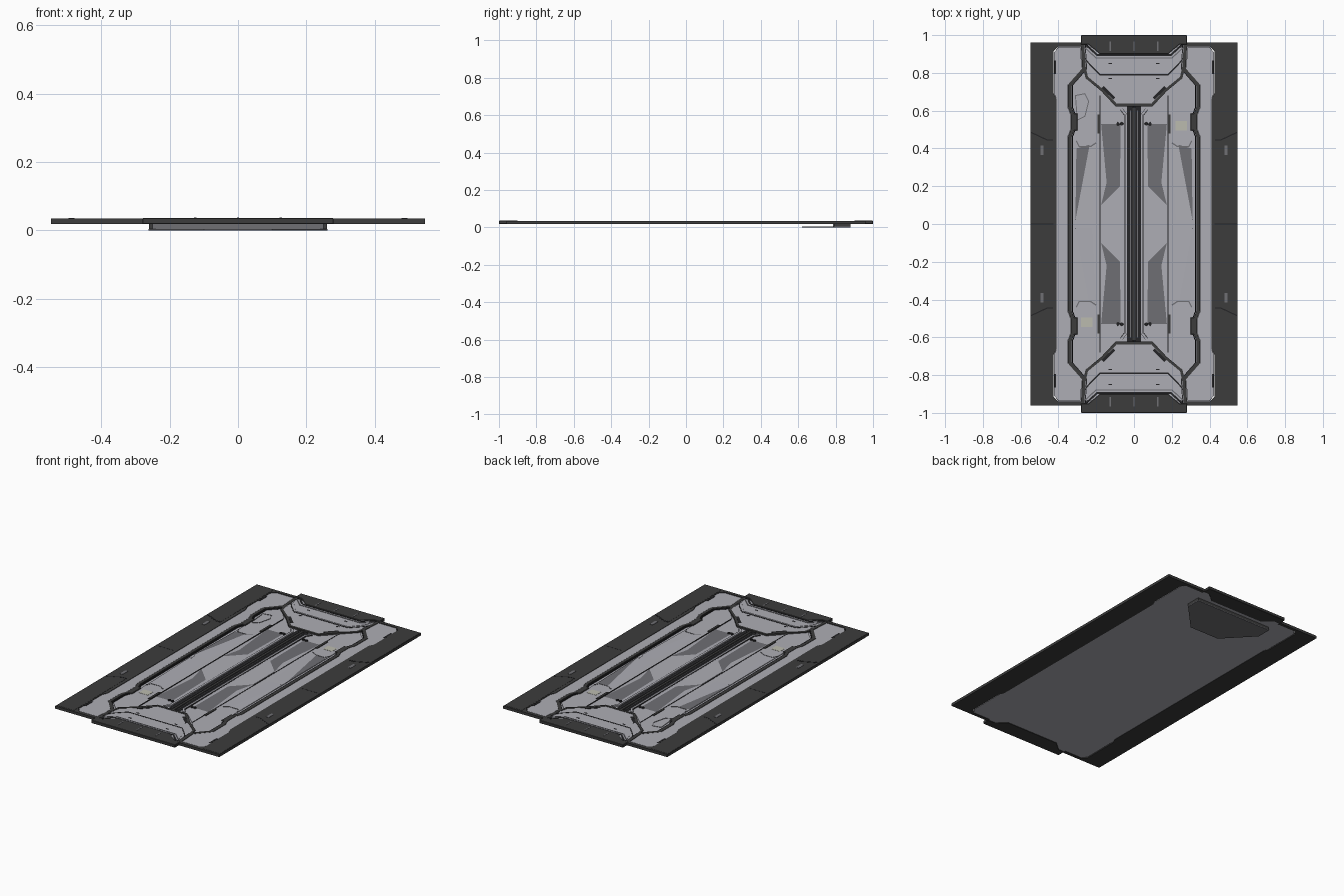
import bpy, bmesh, math
from mathutils import Vector

if "Cube" in bpy.data.objects:
    bpy.data.objects.remove(bpy.data.objects["Cube"])


def material(name, r, g, b):
    m = bpy.data.materials.new(name)
    m.diffuse_color = (r, g, b, 1)
    m.use_nodes = True
    m.node_tree.nodes["Principled BSDF"].inputs["Base Color"].default_value = m.diffuse_color
    return m


DARK = material("dark_metal", 0.045, 0.045, 0.045)
BLACK = material("seam_black", 0.018, 0.018, 0.02)
MID = material("mid_grey", 0.16, 0.16, 0.175)
LIGHT = material("light_metal", 0.42, 0.42, 0.46)
PALE = material("pale_label", 0.5, 0.5, 0.43)


def finish(name, bm, mat, mx=False, my=False, bevel=0):
    bmesh.ops.recalc_face_normals(bm, faces=bm.faces)
    me = bpy.data.meshes.new(name)
    bm.to_mesh(me)
    bm.free()
    ob = bpy.data.objects.new(name, me)
    bpy.context.collection.objects.link(ob)
    me.materials.append(mat)
    if bevel:
        b = ob.modifiers.new("bevel", 'BEVEL')
        b.width, b.segments, b.limit_method = bevel, 1, 'ANGLE'
    if mx or my:
        m = ob.modifiers.new("mirror", 'MIRROR')
        m.use_axis = (mx, my, False)
        m.use_mirror_merge = False
    return ob


def prism(name, pts, z0, z1, mat, **kw):
    bm = bmesh.new()
    f = bm.faces.new([bm.verts.new((x, y, z0)) for x, y in pts])
    r = bmesh.ops.extrude_face_region(bm, geom=[f], use_keep_orig=True)
    for v in r['geom']:
        if isinstance(v, bmesh.types.BMVert):
            v.co.z = z1
    return finish(name, bm, mat, **kw)


def box(name, x, y, w, h, z0, z1, mat, turn=0, **kw):
    c, s = math.cos(turn), math.sin(turn)
    pts = [(x + a * w / 2 * c - b * h / 2 * s, y + a * w / 2 * s + b * h / 2 * c)
           for a, b in ((-1, -1), (1, -1), (1, 1), (-1, 1))]
    return prism(name, pts, z0, z1, mat, **kw)


def band(name, pts, w, z0, z1, mat, closed=False, **kw):
    # strip of constant width following a path with mitred corners
    P = [Vector(p) for p in pts]
    n, left, right = len(P), [], []
    for i, p in enumerate(P):
        a = P[i - 1] if (i or closed) else None
        b = P[(i + 1) % n] if (i < n - 1 or closed) else None
        d0 = (p - a).normalized() if a is not None else (b - p).normalized()
        d1 = (b - p).normalized() if b is not None else d0
        n0, n1 = Vector((-d0.y, d0.x)), Vector((-d1.y, d1.x))
        m = (n0 + n1).normalized()
        off = m * (w / 2 / max(0.4, m.dot(n0)))
        left.append(p + off)
        right.append(p - off)
    bm = bmesh.new()
    rings = [[bm.verts.new((q.x, q.y, z)) for q, z in
              ((l, z0), (l, z1), (r, z1), (r, z0))] for l, r in zip(left, right)]
    for i in range(n if closed else n - 1):
        A, B = rings[i], rings[(i + 1) % n]
        for k in range(4):
            bm.faces.new((A[k], A[(k + 1) % 4], B[(k + 1) % 4], B[k]))
    if not closed:
        bm.faces.new(rings[0])
        bm.faces.new(rings[-1])
    return finish(name, bm, mat, **kw)


def facet(name, pts, mat, **kw):
    bm = bmesh.new()
    bm.faces.new([bm.verts.new(p) for p in pts])
    return finish(name, bm, mat, **kw)


def sym_y(pts):
    return pts + [(x, -y) for x, y in reversed(pts)]


def sym_x(pts):
    return pts + [(-x, y) for x, y in reversed(pts)]


# dark outer frame
outer = sym_y([(0.28, 0.96), (0.547, 0.96)])
inner = sym_y([(0.28, 0.94), (0.40, 0.94), (0.425, 0.915), (0.425, 0.69), (0.41, 0.66), (0.41, 0.46)])
prism("outer_frame", outer + inner[::-1], 0.018, 0.034, DARK, mx=True)
prism("frame_corner_plate", [(0.545, 0.95), (0.545, 0.49), (0.46, 0.45), (0.43, 0.45), (0.43, 0.95)],
      0.034, 0.035, DARK, mx=True, my=True)
band("frame_corner_seam", [(0.545, 0.485), (0.46, 0.445), (0.43, 0.445)], 0.006, 0.033, 0.0348, BLACK, mx=True, my=True)
box("frame_split_seam", 0.485, 0, 0.12, 0.004, 0.033, 0.0345, BLACK, mx=True)
box("frame_slot", 0.487, 0.39, 0.018, 0.05, 0.034, 0.0358, MID, mx=True, my=True)

# end tabs
prism("end_tab", sym_x([(0.18, 0.9), (0.24, 0.95), (0.28, 0.95), (0.28, 1.0)]), 0.018, 0.036, DARK, my=True, bevel=0.002)
for i in (-1, 0, 1):
    box("end_tab_slot", i * 0.125, 0.94, 0.007, 0.05, 0.035, 0.037, MID, my=True)

# recessed floor sheet
prism("floor_sheet", sym_x(sym_y([(0.28, 0.95), (0.40, 0.94), (0.42, 0.91), (0.42, 0.6)])), 0.020, 0.023, LIGHT)

# side plates outside the trim
path = [(0.272, 0.95), (0.265, 0.82), (0.34, 0.735), (0.34, 0.62), (0.325, 0.58), (0.325, 0.5), (0.34, 0.46)]
side_in = sym_y([(x + 0.011, y - 0.015 if y > 0.9 else y) for x, y in path])
side_out = sym_y([(0.40, 0.935), (0.423, 0.91), (0.423, 0.69), (0.409, 0.66), (0.409, 0.46)])
prism("side_plate", side_out + side_in[::-1], 0.023, 0.032, LIGHT, mx=True)
band("side_trim", sym_y(path), 0.018, 0.023, 0.033, DARK, mx=True)
band("side_trim_seam", sym_y([(x - 0.014, y) for x, y in path]), 0.005, 0.023, 0.031, BLACK, mx=True)
box("side_clip", 0.418, 0.83, 0.012, 0.07, 0.03, 0.0335, BLACK, mx=True, my=True)

# inner deck strips
prism("deck_strip", sym_y([(0.182, 0.70), (0.23, 0.75), (0.25, 0.80), (0.32, 0.73), (0.32, 0.62), (0.305, 0.58)]),
      0.023, 0.027, LIGHT, mx=True)
box("deck_seam", 0.18, 0, 0.005, 1.36, 0.023, 0.0285, BLACK, mx=True)
for s in (1, -1):
    facet("deck_fold", [(0.2, s * 0.42, 0.0275), (0.235, s * 0.42, 0.0275), (0.31, s * 0.02, 0.031), (0.22, s * 0.02, 0.028)],
          LIGHT, mx=True)
    facet("deck_fold_shade", [(0.235, s * 0.42, 0.0275), (0.305, s * 0.40, 0.0275), (0.31, s * 0.02, 0.031)],
          MID if s > 0 else LIGHT, mx=True)
box("deck_bracket", 0.31, 0.54, 0.022, 0.09, 0.026, 0.033, DARK, mx=True, my=True, bevel=0.002)
box("deck_latch", 0.186, 0.53, 0.014, 0.10, 0.026, 0.031, DARK, mx=True, my=True)
band("deck_hatch_outline", [(-0.31, 0.68), (-0.26, 0.69), (-0.24, 0.65), (-0.26, 0.57), (-0.30, 0.55)],
     0.005, 0.026, 0.029, MID, closed=True)
band("deck_step_line", [(0.2, 0.43), (0.23, 0.41), (0.29, 0.41), (0.305, 0.44)], 0.006, 0.026, 0.029, MID, mx=True, my=True)
for s in (1, -1):
    box("deck_label", s * 0.25, s * 0.52, 0.06, 0.05, 0.027, 0.028, PALE)

# central long panels with faceted tops
prism("long_panel", sym_y([(0.05, 0.58), (0.06, 0.62), (0.10, 0.62), (0.176, 0.69)]), 0.023, 0.026, LIGHT, mx=True)
prism("centre_tile", sym_y([(0.052, 0.2), (0.075, 0.2), (0.174, 0.1)]), 0.026, 0.0285, LIGHT, mx=True)
for s in (1, -1):
    facet("long_panel_dark_facet", [(0.075, s * 0.2, 0.0285), (0.174, s * 0.1, 0.0285), (0.174, s * 0.53, 0.0265),
                                    (0.07, s * 0.53, 0.0265)], MID, mx=True)
    facet("long_panel_light_facet", [(0.174, s * 0.1, 0.029), (0.174, s * 0.53, 0.0275), (0.145, s * 0.22, 0.0288)],
          LIGHT, mx=True)
    facet("long_panel_edge_facet", [(0.052, s * 0.2, 0.0285), (0.075, s * 0.2, 0.0285), (0.07, s * 0.53, 0.0265),
                                    (0.052, s * 0.53, 0.0265)], LIGHT, mx=True)
for x in (0.065, 0.085):
    bm = bmesh.new()
    bmesh.ops.create_cone(bm, cap_ends=True, segments=12, radius1=0.009, radius2=0.008, depth=0.006)
    bmesh.ops.translate(bm, verts=bm.verts, vec=(x, 0.53, 0.029))
    finish("panel_bolt", bm, BLACK, mx=True, my=True)

# spine channel with rails
box("spine_channel", 0, 0, 0.072, 1.25, 0.022, 0.025, BLACK)
box("spine_bar", 0, 0, 0.018, 1.24, 0.024, 0.030, DARK, bevel=0.002)
box("spine_inner_rail", 0.018, 0, 0.006, 1.2, 0.024, 0.030, MID, mx=True)
band("spine_outer_rail", sym_y([(0.065, 0.61), (0.043, 0.58)]), 0.011, 0.024, 0.031, LIGHT, mx=True)
band("spine_seam", sym_y([(0.072, 0.605), (0.051, 0.575)]), 0.004, 0.024, 0.0295, BLACK, mx=True)

# end covers
v_path = [(0.262, 0.83), (0.25, 0.775), (0.17, 0.71), (0.095, 0.63)]
prism("end_cover", sym_x([(0.26, 0.945), (0.24, 0.945), (0.262, 0.93)][2:] + v_path), 0.023, 0.031, LIGHT, my=True)
band("end_cover_trim", sym_x(v_path), 0.014, 0.023, 0.033, DARK, my=True)
prism("end_cover_step", sym_x([(0.255, 0.935), (0.235, 0.87), (0.175, 0.80)]), 0.031, 0.033, LIGHT, my=True)
band("end_cover_seam", sym_x([(0.262, 0.88), (0.235, 0.845), (0.18, 0.79)]), 0.006, 0.03, 0.0325, BLACK, my=True)
band("end_groove", sym_x([(0.262, 0.955), (0.195, 0.895)]), 0.010, 0.03, 0.0345, BLACK, my=True)
band("end_groove_lip", sym_x([(0.262, 0.935), (0.2, 0.878)]), 0.006, 0.03, 0.035, MID, my=True)
box("end_cover_slot", 0.135, 0.695, 0.085, 0.016, 0.03, 0.0325, BLACK, turn=math.radians(45), mx=True, my=True)
box("end_cover_button", 0.125, 0.85, 0.018, 0.007, 0.032, 0.0342, BLACK, mx=True, my=True)
box("end_cover_lower_button", 0.125, 0.77, 0.018, 0.007, 0.03, 0.0325, BLACK, mx=True, my=True)

# lower catch plate hanging below one end
plate = sym_x([(0.262, 0.88), (0.262, 0.79), (0.10, 0.62)])
prism("catch_plate", plate, 0.0, 0.004, MID)
band("catch_plate_wall", [(0.255, 0.79), (0.255, 0.873), (-0.255, 0.873), (-0.255, 0.79)], 0.012, 0.003, 0.020, DARK)
box("catch_plate_rib", 0, 0.79, 0.50, 0.01, 0.003, 0.020, MID)
